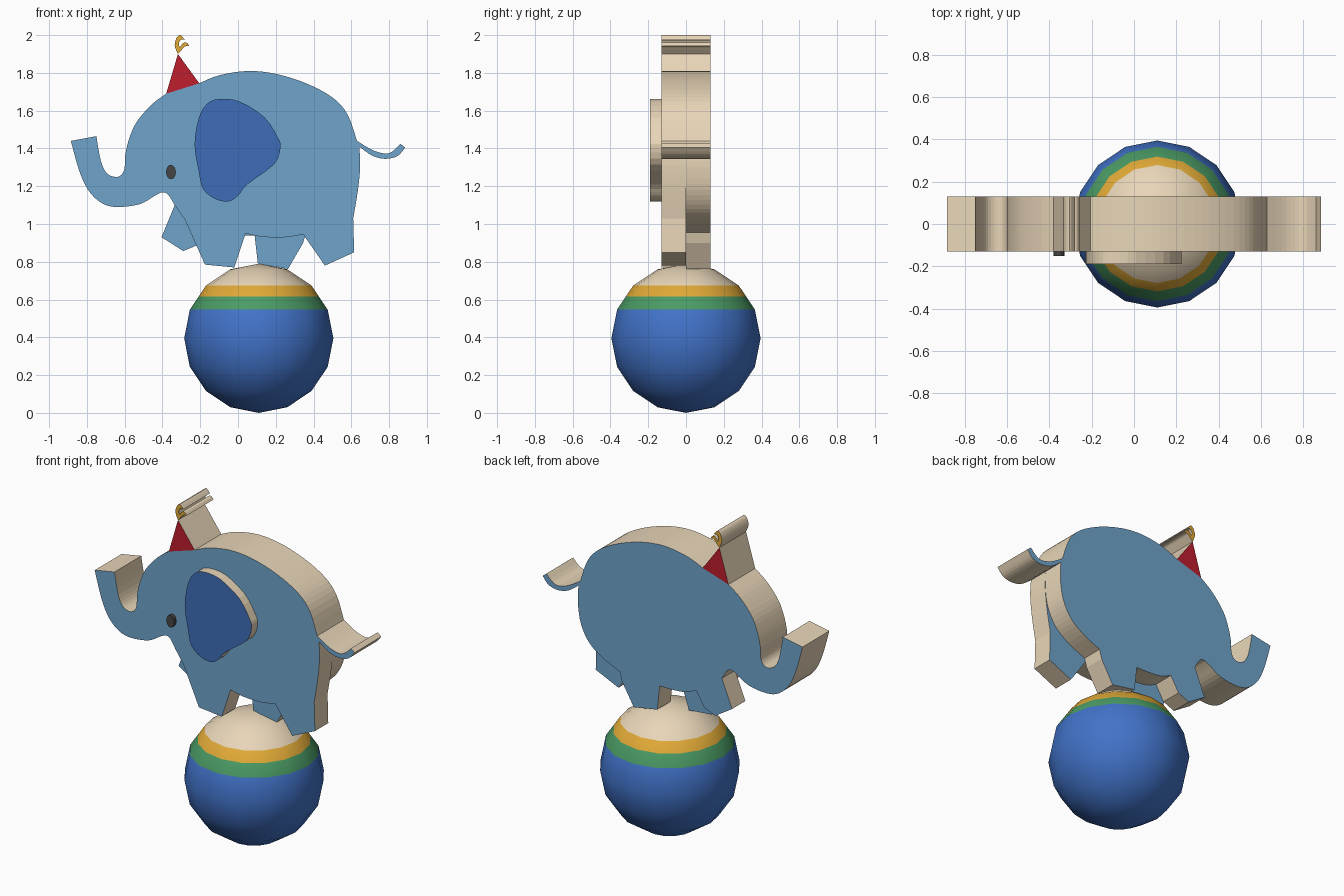
import bpy, bmesh, math
from mathutils import Vector


def material(name, rgb):
    m = bpy.data.materials.new(name)
    m.diffuse_color = (*rgb, 1)
    return m


WOOD = material("wood", (0.81, 0.67, 0.48))
SKY = material("sky_blue", (0.16, 0.37, 0.60))
ROYAL = material("ear_blue", (0.048, 0.15, 0.48))
RED = material("red", (0.51, 0.013, 0.026))
GOLD = material("gold", (0.75, 0.40, 0.038))
GREEN = material("green", (0.07, 0.33, 0.13))
BALL_BLUE = material("ball_blue", (0.053, 0.17, 0.58))
DARK = material("dark", (0.06, 0.06, 0.06))


def spline(pts, closed=False, steps=4):
    """Smooth curve through the points; an open one leaves out its last point."""
    p = [Vector(q) for q in pts]
    n = len(p)
    out = []
    for i in range(n if closed else n - 1):
        idx = [i - 1, i, i + 1, i + 2]
        idx = [k % n if closed else min(max(k, 0), n - 1) for k in idx]
        a, b, c, d = [p[k] for k in idx]
        for s in range(steps):
            t = s / steps
            out.append(0.5 * (2 * b + (c - a) * t + (2 * a - 5 * b + 4 * c - d) * t * t
                              + (3 * b - a - 3 * c + d) * t ** 3))
    return out


def outline(*runs):
    """Join smooth runs end to end with sharp corners; 2-point runs are straight."""
    out = []
    for r in runs:
        out += [Vector(r[0])] if len(r) == 2 else spline(r)
    return out


def chain(*pts):
    return [[a, b] for a, b in zip(pts, pts[1:])]


def cutout(name, pts, y0, y1, face_mat, side_mat=WOOD):
    """Flat board sawn from an x-z outline, painted on its two faces."""
    bm = bmesh.new()
    face = bm.faces.new([bm.verts.new((p[0], y0, p[1])) for p in pts])
    ext = bmesh.ops.extrude_face_region(bm, geom=[face], use_keep_orig=True)
    moved = [v for v in ext["geom"] if isinstance(v, bmesh.types.BMVert)]
    bmesh.ops.translate(bm, verts=moved, vec=(0, y1 - y0, 0))
    bmesh.ops.recalc_face_normals(bm, faces=bm.faces)
    bm.normal_update()
    for f in bm.faces:
        f.material_index = 0 if abs(f.normal.y) > 0.9 else 1
    return finish(name, bm, [face_mat, side_mat])


def finish(name, bm, mats):
    me = bpy.data.meshes.new(name)
    bm.to_mesh(me)
    bm.free()
    for m in mats:
        me.materials.append(m)
    ob = bpy.data.objects.new(name, me)
    bpy.context.collection.objects.link(ob)
    return ob


# shared upper outline: trunk tip, forehead, back and tail
TIP = (-0.885, 1.44)
upper = [
    [TIP, (-0.75, 1.465)],
    [(-0.75, 1.465), (-0.725, 1.33), (-0.69, 1.265), (-0.635, 1.25), (-0.603, 1.285), (-0.598, 1.36)],
    [(-0.598, 1.36), (-0.58, 1.44), (-0.54, 1.535), (-0.46, 1.63), (-0.38, 1.69)],
    [(-0.38, 1.69), (-0.205, 1.745)],
    [(-0.205, 1.745), (-0.1, 1.787), (0.05, 1.81), (0.2, 1.795), (0.36, 1.745),
     (0.5, 1.67), (0.58, 1.58), (0.63, 1.44)],
    [(0.63, 1.44), (0.72, 1.388), (0.80, 1.375), (0.86, 1.425)],
    [(0.86, 1.425), (0.885, 1.405)],
    [(0.885, 1.405), (0.845, 1.36), (0.78, 1.345), (0.71, 1.362), (0.642, 1.41)],
]
# shared underside of chin and trunk
chin = [(-0.335, 1.10), (-0.37, 1.155), (-0.40, 1.168), (-0.44, 1.15), (-0.52, 1.105), (-0.64, 1.09),
        (-0.72, 1.11), (-0.79, 1.175), (-0.84, 1.28), TIP]

# near half with its two legs
near = outline(
    *upper,
    [(0.642, 1.41), (0.647, 1.31), (0.635, 1.18), (0.61, 1.03)],
    *chain((0.61, 1.03), (0.615, 0.85), (0.46, 0.78), (0.345, 0.945)),
    [(0.345, 0.945), (0.25, 0.93), (0.13, 0.932), (0.04, 0.95)],
    *chain((0.04, 0.95), (-0.02, 0.77), (-0.175, 0.785), (-0.28, 1.02), (-0.335, 1.10)),
    chin)
cutout("near_body_half", near, -0.13, 0, SKY)

# far half with its legs set in a different stride
far = outline(
    *upper,
    [(0.642, 1.41), (0.645, 1.3), (0.625, 1.18), (0.57, 1.08), (0.48, 1.01), (0.36, 0.955)],
    *chain((0.36, 0.955), (0.345, 0.90), (0.265, 0.762), (0.105, 0.79), (0.088, 0.94)),
    [(0.088, 0.94), (0.0, 0.94), (-0.09, 0.95), (-0.16, 0.98)],
    *chain((-0.16, 0.98), (-0.215, 0.888), (-0.29, 0.857), (-0.405, 0.93), (-0.335, 1.10)),
    chin)
cutout("far_body_half", far, 0, 0.13, SKY)

# party hat and its curled plume
cutout("hat", [(-0.38, 1.69), (-0.318, 1.90), (-0.205, 1.745)], -0.13, 0.13, RED)
plume = outline(
    [(-0.318, 1.90), (-0.335, 1.945), (-0.325, 1.985), (-0.305, 2.0), (-0.282, 1.975)],
    [(-0.282, 1.975), (-0.303, 1.975), (-0.313, 1.955), (-0.308, 1.935)],
    [(-0.308, 1.935), (-0.29, 1.958), (-0.272, 1.96), (-0.258, 1.943)],
    [(-0.258, 1.943), (-0.28, 1.94), (-0.30, 1.92), (-0.318, 1.90)])
cutout("plume", plume, -0.13, 0.13, GOLD)

# ear board and eye disc on the near side
ear = spline([(-0.10, 1.662), (0.01, 1.648), (0.14, 1.565), (0.21, 1.46), (0.225, 1.405), (0.19, 1.315),
              (0.05, 1.21), (0.0, 1.15), (-0.05, 1.12), (-0.12, 1.132), (-0.185, 1.185),
              (-0.208, 1.28), (-0.23, 1.42), (-0.208, 1.56), (-0.165, 1.635)], closed=True, steps=3)
cutout("ear", ear, -0.19, -0.13, ROYAL)
eye = [(-0.355 + 0.026 * math.cos(a), 1.275 + 0.038 * math.sin(a))
       for a in (math.tau * i / 16 for i in range(16))]
cutout("eye", eye, -0.152, -0.13, DARK, DARK)

# striped ball
R, CZ = 0.395, 0.395
bm = bmesh.new()
bmesh.ops.create_uvsphere(bm, u_segments=16, v_segments=8, radius=R)
bmesh.ops.translate(bm, verts=bm.verts, vec=(0.11, 0, CZ))
bmesh.ops.bisect_plane(bm, geom=bm.verts[:] + bm.edges[:] + bm.faces[:],
                       plane_co=(0, 0, 0.615), plane_no=(0, 0, 1))
for f in bm.faces:
    z = f.calc_center_median().z
    f.material_index = 0 if z < 0.54 else 1 if z < 0.615 else 2 if z < 0.68 else 3
    f.smooth = True
finish("ball", bm, [BALL_BLUE, GREEN, GOLD, WOOD])
